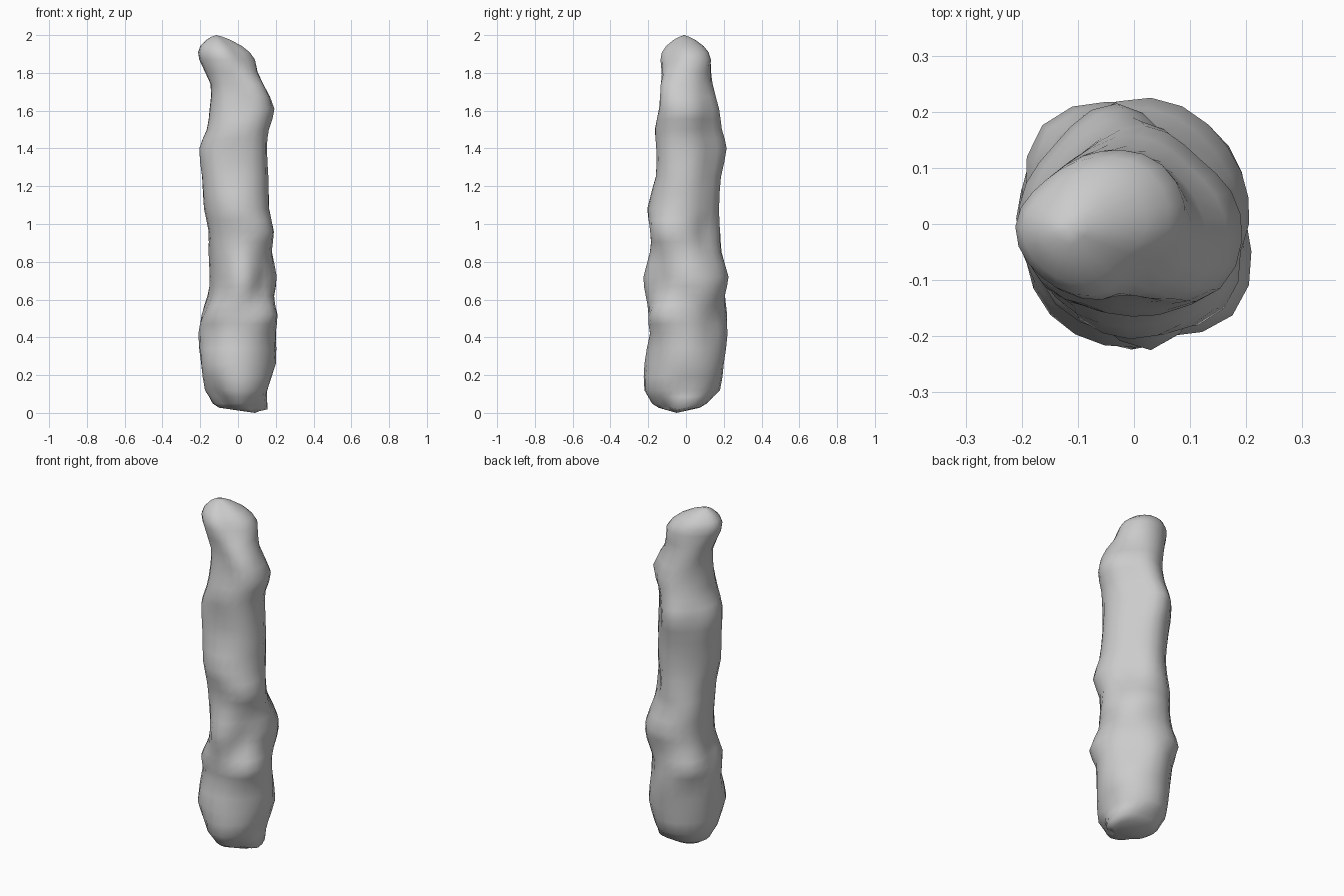
import bpy, bmesh, math
from mathutils import Vector

cube = bpy.data.objects.get("Cube")
if cube:
    bpy.data.objects.remove(cube, do_unlink=True)

stone = bpy.data.materials.new("grey_stone")
stone.use_nodes = True
GREY = (0.6, 0.6, 0.6, 1)
stone.diffuse_color = GREY
stone.node_tree.nodes["Principled BSDF"].inputs["Base Color"].default_value = GREY

# Height, then reach from the axis every 45 degrees, starting at +x
SECTIONS = [
    (.05, .155, .14, .11, .13, .13, .125, .18, .14),
    (.12, .155, .165, .18, .17, .175, .17, .22, .195),
    (.26, .2, .2, .2, .19, .195, .22, .22, .2),
    (.42, .2, .18, .22, .205, .21, .185, .2, .205),
    (.52, .2, .18, .21, .24, .185, .2, .2, .24),
    (.62, .19, .21, .205, .21, .145, .165, .215, .2),
    (.72, .205, .215, .225, .195, .145, .155, .225, .185),
    (.85, .18, .165, .185, .195, .15, .16, .18, .185),
    (.96, .18, .135, .18, .18, .155, .17, .185, .22),
    (1.08, .165, .15, .175, .17, .18, .19, .205, .19),
    (1.25, .16, .145, .185, .185, .19, .19, .16, .17),
    (1.4, .145, .145, .215, .2, .205, .19, .155, .17),
    (1.5, .16, .145, .19, .175, .165, .17, .165, .175),
    (1.61, .19, .165, .175, .155, .15, .15, .14, .19),
    (1.74, .125, .115, .14, .16, .145, .145, .125, .16),
    (1.87, .09, .11, .13, .165, .205, .18, .135, .075),
]
SIDES = 24
STEPS = 2
TIP = Vector((-.115, -.01, 2))
FOOT = Vector((.09, -.05, 0))

# Local swellings and hollows: angle in degrees, height, depth, height radius
LUMPS = [(275, .85, .012, .08), (300, .68, -.025, .08), (275, .4, -.012, .05),
         (290, .57, -.012, .05)]


def spline(a, b, c, d, t):
    """Smooth curve from b to c, with a and d as the neighbours."""
    return b + .5 * t * (c - a + t * (2 * a - 5 * b + 4 * c - d
                                      + t * (3 * (b - c) + d - a)))


def lump(angle, z):
    total = 0
    for deg, height, depth, radius in LUMPS:
        turn = math.remainder(angle - math.radians(deg), math.tau)
        total += depth * math.exp(-(turn / .3) ** 2 - ((z - height) / radius) ** 2)
    return total


def outline(section):
    """Smooth closed ring of points through the eight reaches."""
    z, *reach = section
    centre = Vector(((reach[0] - reach[4]) / 2, (reach[2] - reach[6]) / 2, z))
    radii = []
    for k, r in enumerate(reach):
        a = k * math.pi / 4
        radii.append(r - centre.x * math.cos(a) - centre.y * math.sin(a))
    points = []
    for i in range(SIDES):
        k, t = divmod(i * 8 / SIDES, 1)
        r = spline(*(radii[(int(k) + n) % 8] for n in (-1, 0, 1, 2)), t)
        a = math.tau * i / SIDES
        r += lump(a, z)
        points.append(centre + Vector((r * math.cos(a), r * math.sin(a), 0)))
    return points, centre


# Shaft: in-between sections follow the spline through their neighbours
last = len(SECTIONS) - 1
profiles = []
for n in range(last):
    near = [SECTIONS[min(max(n + m, 0), last)] for m in (-1, 0, 1, 2)]
    for step in range(STEPS):
        t = step / STEPS
        row = [spline(*values, t) for values in zip(*near)]
        row[0] = near[1][0] + (near[2][0] - near[1][0]) * t
        profiles.append(outline(row)[0])
top, top_centre = outline(SECTIONS[-1])
profiles.append(top)

# Leaning rounded tip
for t in (.3, .55, .8, .93):
    scale = (1 - t * t) ** .8
    centre = top_centre.lerp(TIP, t)
    profiles.append([centre + (p - top_centre) * scale for p in top])

# Tilted underside, lowest at the front right of the base
for p in profiles[0]:
    p.z -= .035 * max(0, p.x / .155) * max(0, 1 - abs(p.y + .05) / .15)
profiles.insert(0, [Vector((p.x * .75, p.y * .75 - .01, p.z * .55))
                    for p in profiles[0]])

bm = bmesh.new()
rings = [[bm.verts.new(p) for p in profile] for profile in profiles]
foot = bm.verts.new(FOOT)
tip = bm.verts.new(TIP)
for i in range(SIDES):
    j = (i + 1) % SIDES
    for low, high in zip(rings, rings[1:]):
        bm.faces.new((low[i], low[j], high[j], high[i]))
    bm.faces.new((rings[0][j], rings[0][i], foot))
    bm.faces.new((rings[-1][i], rings[-1][j], tip))
for f in bm.faces:
    f.smooth = True

mesh = bpy.data.meshes.new("stone_pillar")
bm.to_mesh(mesh)
bm.free()
mesh.materials.append(stone)
pillar = bpy.data.objects.new("stone_pillar", mesh)
bpy.context.collection.objects.link(pillar)
